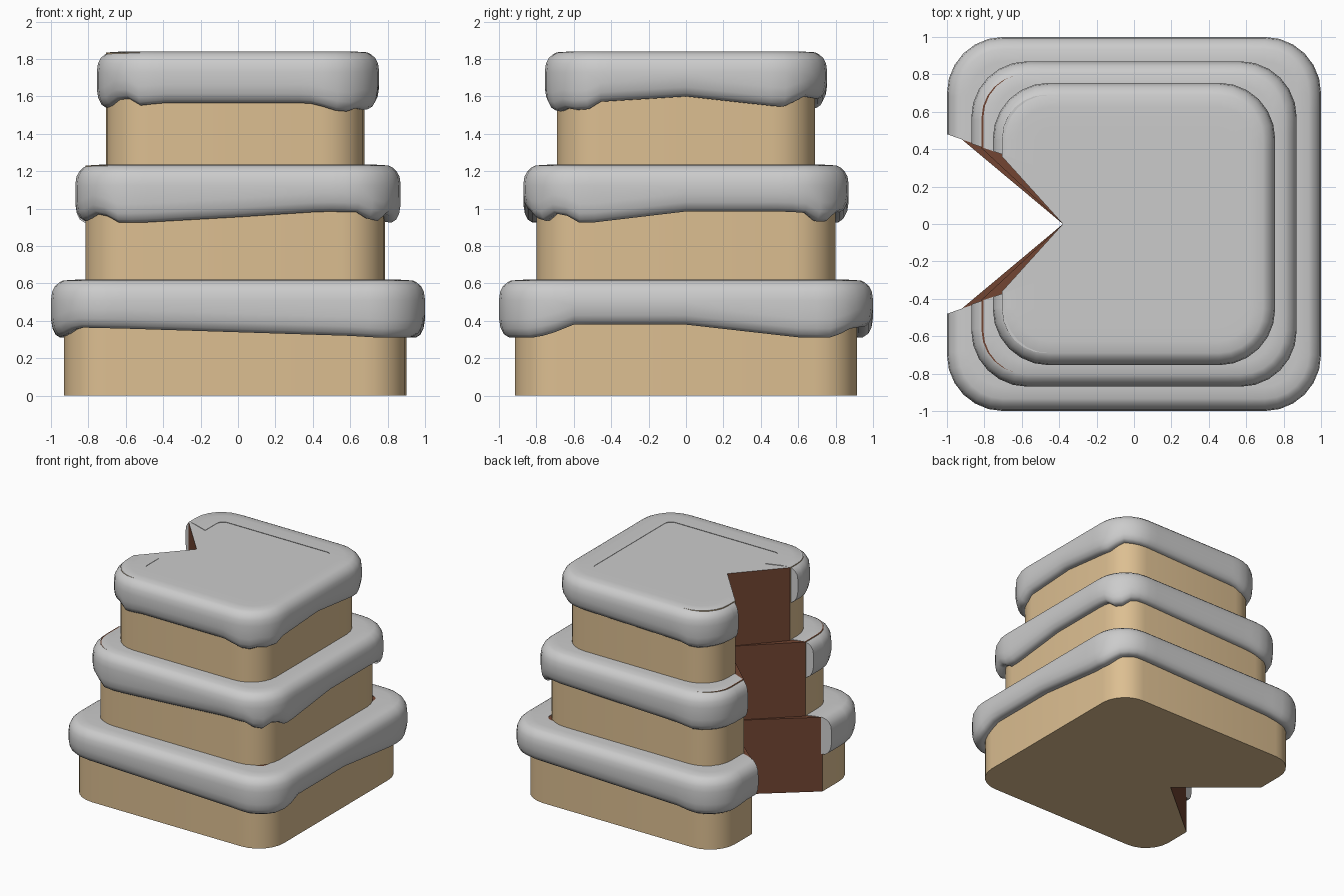
import bpy, bmesh, math
from mathutils import Vector

cube = bpy.data.objects.get("Cube")
if cube:
    bpy.data.objects.remove(cube)


def material(name, rgb):
    m = bpy.data.materials.new(name)
    m.use_nodes = True
    m.diffuse_color = (*rgb, 1)
    m.node_tree.nodes["Principled BSDF"].inputs["Base Color"].default_value = (*rgb, 1)
    return m


TAN = material("tan sponge", (0.72, 0.52, 0.285))
GREY = material("grey icing", (0.6, 0.6, 0.6))
BROWN = material("chocolate filling", (0.17, 0.06, 0.032))


def outline(half, radius, gap, side_steps=14, arc_steps=6):
    """Rounded square as (point, normal) pairs, open on the -x side between -gap and gap."""
    path = [(Vector((-half, -gap)), Vector((-1, 0)))]
    c = half - radius

    def straight_to(p, n):
        start = path[-1][0].copy()
        for i in range(1, side_steps + 1):
            path.append((start.lerp(p, i / side_steps), n.copy()))

    for k in range(4):
        base = math.pi + k * math.pi / 2
        mid = base + math.pi / 4
        centre = Vector((math.copysign(c, math.cos(mid)), math.copysign(c, math.sin(mid))))
        n = Vector((math.cos(base), math.sin(base)))
        straight_to(centre + n * radius, n)
        for i in range(1, arc_steps + 1):
            a = base + i / arc_steps * math.pi / 2
            n = Vector((math.cos(a), math.sin(a)))
            path.append((centre + n * radius, n))
    straight_to(Vector((-half, gap)), Vector((-1, 0)))
    return path


def finish(bm, name, mats, angle):
    bmesh.ops.recalc_face_normals(bm, faces=bm.faces)
    mesh = bpy.data.meshes.new(name)
    bm.to_mesh(mesh)
    bm.free()
    for m in mats:
        mesh.materials.append(m)
    ob = bpy.data.objects.new(name, mesh)
    bpy.context.collection.objects.link(ob)
    bpy.ops.object.select_all(action="DESELECT")
    ob.select_set(True)
    bpy.context.view_layer.objects.active = ob
    bpy.ops.object.shade_smooth_by_angle(angle=math.radians(angle))
    return ob


def sponge(name, half, notch, z0, z1, top_material):
    """Tier body with a wedge missing; wedge walls are chocolate."""
    shift = Vector((-0.015, 0))
    pts = [p + shift for p, n in outline(half, 0.23, notch, side_steps=1)]
    pts.append(Vector((-0.38, 0)))
    bm = bmesh.new()
    low = [bm.verts.new((p.x, p.y, z0)) for p in pts]
    high = [bm.verts.new((p.x, p.y, z1)) for p in pts]
    bm.faces.new(low)
    bm.faces.new(high).material_index = top_material
    count = len(pts)
    for i in range(count):
        j = (i + 1) % count
        f = bm.faces.new((low[i], low[j], high[j], high[i]))
        if i >= count - 2:
            f.material_index = 2
    finish(bm, name, [TAN, GREY, BROWN], 30)


def drip_depth(p, drips):
    """Icing depth at a point, read round the square: front 0-1, right 1-2, back 2-3."""
    x, y = p / max(abs(p.x), abs(p.y))
    if y <= -0.9999:
        u = (x + 1) / 2
    elif x >= 0.9999:
        u = 1 + (y + 1) / 2
    elif y >= 0.9999:
        u = 2 + (1 - x) / 2
    else:
        u = 3 + (1 - y) / 2
        if u > 3.5:
            u -= 4
    if u <= drips[0][0]:
        return drips[0][1]
    for (a, da), (b, db) in zip(drips, drips[1:]):
        if u <= b:
            return da + (db - da) * (u - a) / (b - a)
    return drips[-1][1]


# icing section as (inset, height): from the top, and from the dripping lower edge
UPPER = [(0.24, 0), (0.13, 0), (0.065, -0.004), (0.045, -0.014), (0.022, -0.034),
         (0.006, -0.065), (0, -0.11)]
LOWER = [(0, 0.1), (0.008, 0.05), (0.025, 0.016), (0.05, 0), (0.08, 0.004), (0.14, 0.02)]


def icing(name, half, gap, top, drips):
    path = outline(half, 0.3, gap)
    bm = bmesh.new()
    rings = []
    for i, (p, n) in enumerate(path):
        bottom = top - drip_depth(p, drips)
        section = [(d, top + z) for d, z in UPPER] + [(d, bottom + z) for d, z in LOWER]
        ring = []
        for d, z in section:
            q = p - n * d
            if i in (0, len(path) - 1):
                q.y -= math.copysign(0.35 * d, p.y)
            ring.append(bm.verts.new((q.x, q.y, z)))
        rings.append(ring)
    size = len(rings[0])
    for a, b in zip(rings, rings[1:]):
        for k in range(size):
            m = (k + 1) % size
            bm.faces.new((a[k], a[m], b[m], b[k]))
    bm.faces.new(rings[0])
    bm.faces.new(rings[-1])
    finish(bm, name, [GREY], 50)


# drip outlines as (position round the tier, depth)
BOTTOM_DRIPS = [(-.2, .31), (-.08, .3), (.03, .255), (.18, .26), (.8, .3), (.88, .31),
                (1.07, .31), (1.14, .29), (1.19, .24), (1.5, .24), (1.81, .31), (1.92, .31),
                (1.97, .265), (2.1, .25), (2.8, .29), (2.87, .31), (3.1, .31), (3.2, .29)]
MIDDLE_DRIPS = [(-.1, .3), (.04, .25), (.1, .31), (.2, .31), (.5, .28), (.76, .25),
                (.9, .255), (.95, .305), (1.01, .3), (1.06, .26), (1.12, .27), (1.16, .31),
                (1.21, .31), (1.5, .25), (1.8, .25), (1.9, .26), (1.94, .31), (2.02, .3),
                (2.08, .25), (2.8, .29), (2.87, .31), (3.1, .31)]
TOP_DRIPS = [(-.1, .3), (.04, .24), (.1, .26), (.16, .3), (.21, .275), (.75, .275),
             (.87, .32), (.95, .32), (1.04, .29), (1.09, .32), (1.13, .32), (1.18, .27),
             (1.5, .24), (1.83, .295), (1.9, .295), (1.95, .235), (2.1, .25), (2.8, .28),
             (2.88, .31), (3.1, .3)]

# name, sponge half width, sponge notch, icing half width, icing gap, top height, drips
TIERS = [("bottom", 0.915, 0.46, 1.0, 0.48, 0.62, BOTTOM_DRIPS),
         ("middle", 0.8, 0.405, 0.87, 0.43, 1.235, MIDDLE_DRIPS),
         ("top", 0.69, 0.36, 0.755, 0.39, 1.84, TOP_DRIPS)]

base = 0
for name, half, notch, ice_half, gap, top, drips in TIERS:
    sponge(name + "_tier_sponge", half, notch, base, top - 0.004, 1 if name == "top" else 2)
    icing(name + "_tier_icing", ice_half, gap, top, drips)
    base = top - 0.004
